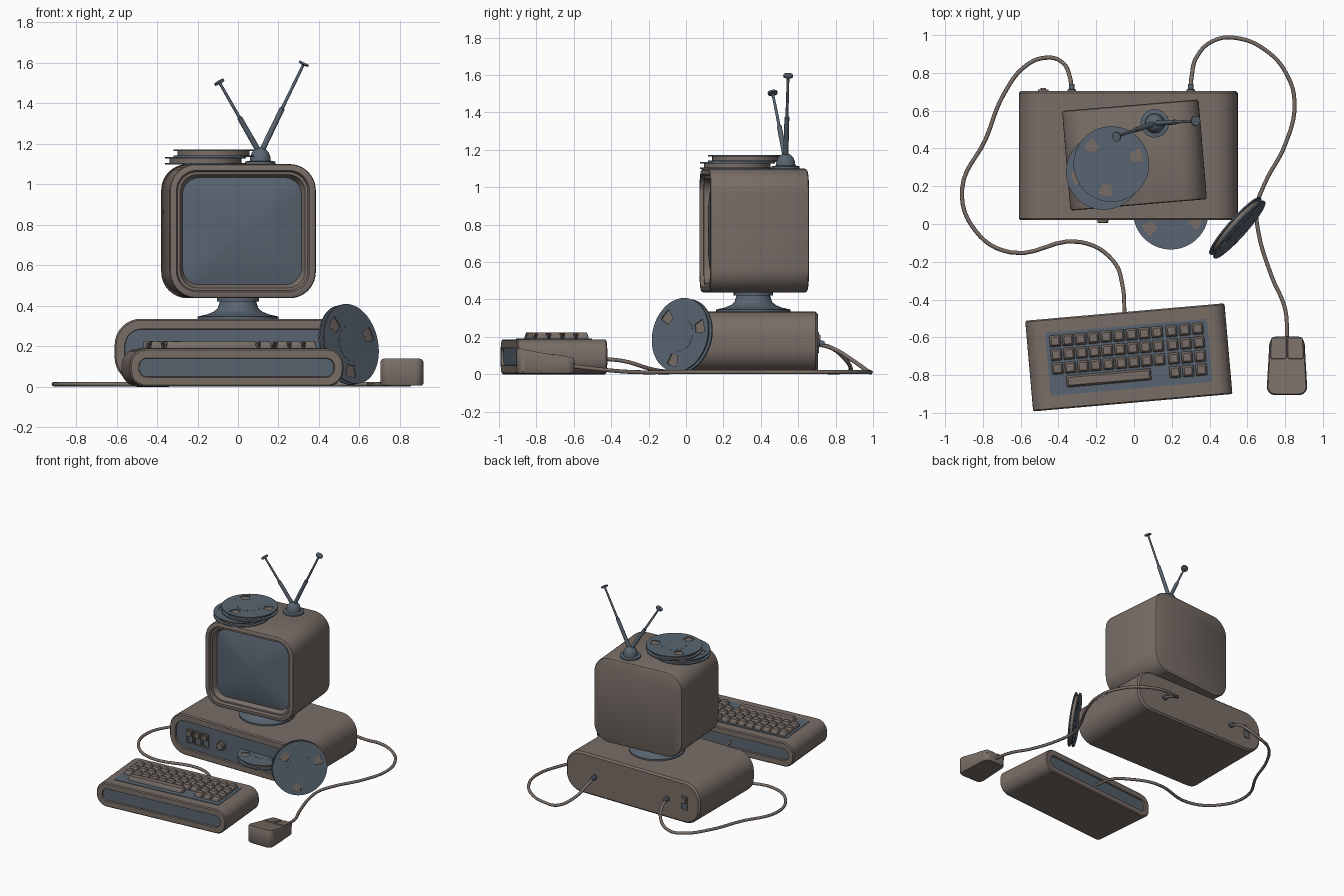
import bpy, bmesh
from math import sin, cos, pi, radians
from mathutils import Matrix, Vector


def material(name, rgb):
    m = bpy.data.materials.new(name)
    m.diffuse_color = (*rgb, 1)
    return m


MATS = [material("taupe", (0.19, 0.155, 0.135)), material("slate", (0.10, 0.13, 0.165))]
TAUPE, SLATE = 0, 1


def T(x, y, z):
    return Matrix.Translation((x, y, z))


def R(deg, axis):
    return Matrix.Rotation(radians(deg), 4, axis)


UP = R(-90, 'X')       # turns a loft's front (-y) to point up


def finish(name, bm, smooth=True):
    bmesh.ops.remove_doubles(bm, verts=bm.verts, dist=1e-5)
    bmesh.ops.recalc_face_normals(bm, faces=bm.faces)
    me = bpy.data.meshes.new(name)
    bm.to_mesh(me)
    bm.free()
    for m in MATS:
        me.materials.append(m)
    if smooth:
        me.shade_smooth()
        me.set_sharp_from_angle(angle=radians(35))
    ob = bpy.data.objects.new(name, me)
    bpy.context.collection.objects.link(ob)
    return ob


def outline(w, h, r, n):
    pts = []
    for k, (sx, sz) in enumerate([(1, 1), (-1, 1), (-1, -1), (1, -1)]):
        for i in range(n + 1):
            a = pi / 2 * (k + i / n)
            pts.append((sx * (w / 2 - r) + r * cos(a), sz * (h / 2 - r) + r * sin(a)))
    return pts


def loft(name, rings, places, body=TAUPE, caps=None, n=8, tweak=None):
    """Rounded rectangles (w, h, r, y) skinned along y, once per placement matrix."""
    bm = bmesh.new()
    caps = caps or (body, body)
    for M in places:
        loops = [[bm.verts.new(M @ Vector((x, y, z))) for x, z in outline(w, h, r, n)]
                 for w, h, r, y in rings]
        for a, b in zip(loops, loops[1:]):
            for i in range(len(a)):
                j = (i + 1) % len(a)
                bm.faces.new((a[i], a[j], b[j], b[i])).material_index = body
        bm.faces.new(loops[0]).material_index = caps[0]
        bm.faces.new(loops[-1]).material_index = caps[1]
    if tweak:
        for v in bm.verts:
            tweak(v.co)
    return finish(name, bm)


def lathe(name, profile, M, mat=SLATE):
    """Turned part: (radius, height) points along the matrix's z axis."""
    return loft(name, [(2 * r, 2 * r, r, -z) for r, z in profile], [M @ UP], mat)


def reel(name, M, turn=18):
    """Tape reel: two slate flanges with three windows, wound tape and hub."""
    bm, segs, radii = bmesh.new(), 60, (0.095, 0.11, 0.17, 0.2)
    for z in (-0.0145, 0.0145):
        rows = [[bm.verts.new((r * cos(2 * pi * i / segs), r * sin(2 * pi * i / segs), z))
                 for i in range(segs)] for r in radii]
        bm.faces.new(rows[0])
        for k in range(3):
            for i in range(segs):
                if k == 1 and (i + 2) % 20 < 4:
                    continue
                j = (i + 1) % segs
                bm.faces.new((rows[k][i], rows[k + 1][i], rows[k + 1][j], rows[k][j]))
    for f in bm.faces:
        f.material_index = SLATE
    ob = finish(name + "_flanges", bm, smooth=False)
    mod = ob.modifiers.new("thickness", 'SOLIDIFY')
    mod.thickness, mod.offset = 0.008, 0
    ob.matrix_world = M @ R(turn, 'Z')
    lathe(name + "_tape", [(0.178, -0.0125), (0.178, 0.0125)], M, TAUPE)
    lathe(name + "_hub", [(0.09, -0.0195), (0.09, 0.0195)], M)


def cable(name, pts, r=0.011):
    cu = bpy.data.curves.new(name, 'CURVE')
    cu.dimensions = '3D'
    cu.bevel_depth, cu.bevel_resolution, cu.resolution_u = r, 2, 6
    cu.use_fill_caps = True
    sp = cu.splines.new('BEZIER')
    sp.bezier_points.add(len(pts) - 1)
    for p, co in zip(sp.bezier_points, pts):
        p.co = co
        p.handle_left_type = p.handle_right_type = 'AUTO'
    cu.materials.append(MATS[TAUPE])
    bpy.context.collection.objects.link(bpy.data.objects.new(name, cu))


# Computer case with recessed front panel
CASE = T(-0.03, 0.3625, 0.175)
loft("case", [(1.135, 0.295, 0.12, 0.3425), (1.16, 0.32, 0.13, 0.33), (1.16, 0.32, 0.13, -0.333),
              (1.145, 0.305, 0.125, -0.3425), (1.06, 0.22, 0.085, -0.3425),
              (1.055, 0.215, 0.08, -0.3275)], [CASE], caps=(TAUPE, SLATE))

# Front switches and knob, back switch
spots = [T(x, 0.036, 0.17) for x in (-0.44, -0.372, -0.304)]
back = T(-0.48, 0.703, 0.17) @ R(180, 'Z')
loft("switch_frames", [(0.054, 0.11, 0.006, 0), (0.054, 0.11, 0.006, -0.009),
                       (0.038, 0.092, 0.004, -0.009), (0.038, 0.092, 0.004, -0.003)],
     spots + [back], caps=(TAUPE, SLATE), n=2)
loft("switch_paddles", [(0.032, 0.045, 0.004, 0.004), (0.028, 0.038, 0.004, -0.016)],
     [m @ T(0, 0, 0.022) for m in spots] + [back @ T(0, 0, 0.022)], n=2)
lathe("knob", [(0.036, 0), (0.036, 0.012), (0.03, 0.014), (0.028, 0.028), (0.024, 0.031)],
      T(-0.165, 0.036, 0.17) @ R(90, 'X'), TAUPE)

# Monitor stand
lathe("monitor_stand", [(0.2, 0.333), (0.2, 0.346), (0.155, 0.356), (0.12, 0.37), (0.1, 0.388),
                        (0.09, 0.42), (0.105, 0.42), (0.105, 0.445)], T(0, 0.36, 0))

# Monitor housing and bulging screen, turned slightly
MON = T(0.0025, 0.365, 0.768) @ R(4.8, 'Z')
loft("monitor", [(0.7, 0.638, 0.12, 0.265), (0.718, 0.656, 0.128, 0.26), (0.725, 0.663, 0.13, 0.25),
                 (0.725, 0.663, 0.13, -0.25), (0.718, 0.656, 0.127, -0.261),
                 (0.705, 0.643, 0.12, -0.265), (0.66, 0.6, 0.1, -0.265),
                 (0.645, 0.585, 0.095, -0.245), (0.62, 0.56, 0.085, -0.245),
                 (0.585, 0.525, 0.075, -0.205)], [MON], n=10)
loft("screen", [(0.59 * s, 0.53 * s, 0.085 * s, -0.21 - 0.035 * (1 - s * s))
                for s in (1, 0.9, 0.75, 0.6, 0.45, 0.3, 0.15, 0.03)], [MON], SLATE)

# Aerial on the monitor
lathe("aerial_base", [(0.075, 1.095), (0.075, 1.112), (0.052, 1.116), (0.05, 1.135), (0.042, 1.157),
                      (0.028, 1.173), (0.01, 1.181)], T(0.11, 0.533, 0))
for side, tip in (("left", (-0.093, 0.463, 1.505)), ("right", (0.326, 0.546, 1.597))):
    start = Vector((0.11, 0.533, 1.15))
    d = Vector(tip) - start
    L = d.length
    lathe("aerial_rod_" + side, [(0.014, 0), (0.013, L * 0.5), (0.008, L * 0.51), (0.007, L - 0.01),
                                 (0.026, L - 0.006), (0.026, L + 0.004)],
          T(*start) @ d.to_track_quat('Z', 'Y').to_matrix().to_4x4())

# Tape reels: two stacked, one in the slot, one leaning on the case
reel("stacked_reel_lower", T(-0.16, 0.275, 1.116), 72)
reel("stacked_reel_upper", T(-0.12, 0.317, 1.153))
reel("slot_reel", T(0.195, 0.065, 0.17), 98)
nrm = Vector((0.735, -0.655, 0.17)).normalized()
right = Vector((0, 0, 1)).cross(nrm).normalized()
lean = Matrix((right, nrm.cross(right), nrm)).transposed().to_4x4()
reel("leaning_reel", T(0.547, -0.02, 0.208) @ lean)

# Keyboard body with recessed panels front and back
KB = T(-0.0275, -0.706, 0.0935) @ R(5, 'Z')
half = [(0.965, 0.09, 0.038, 0.228), (0.97, 0.095, 0.04, 0.241),
        (1.045, 0.173, 0.075, 0.241), (1.059, 0.187, 0.08, 0.234)]
loft("keyboard", half + [(w, h, r, -y) for w, h, r, y in reversed(half)], [KB], caps=(SLATE, SLATE))
loft("key_tray", [(0.86, 0.335, 0.01, 0.003), (0.86, 0.335, 0.01, -0.004)],
     [KB @ T(0, 0, 0.0935) @ UP], SLATE, n=2)

# Keys: main block, number pad and space bar
rows = [0.12 - 0.073 * i for i in range(4)]
spots = [(-0.381 + 0.0677 * c, y) for y in rows[:3] for c in range(9)]
spots += [(0.237 + 0.07 * c, y) for y in rows for c in range(3)]
loft("keys", [(0.06, 0.062, 0.005, 0), (0.058, 0.06, 0.005, -0.01), (0.046, 0.047, 0.007, -0.032),
              (0.04, 0.041, 0.006, -0.035)],
     [KB @ T(x, y, 0.0945) @ UP for x, y in spots], n=2)
loft("space_bar", [(0.45, 0.062, 0.005, 0), (0.448, 0.06, 0.005, -0.01), (0.435, 0.047, 0.007, -0.032),
                   (0.43, 0.041, 0.006, -0.035)], [KB @ T(-0.115, rows[3], 0.0945) @ UP], n=2)


# Mouse: tapered, sloping down to the cable end
def slope(co):
    t = (co.y + 0.905) / 0.31
    co.x = 0.81 + (co.x - 0.81) * (1.0 - 0.16 * t)
    if co.z > 0.05:
        co.z -= 0.06 * t


loft("mouse", [(0.205, 0.3, 0.04, -0.005), (0.218, 0.31, 0.045, -0.014), (0.218, 0.31, 0.045, -0.13),
               (0.205, 0.298, 0.04, -0.141)], [T(0.81, -0.75, 0) @ UP], tweak=slope)
loft("mouse_buttons", [(0.096, 0.115, 0.012, -0.12), (0.096, 0.115, 0.012, -0.143),
                       (0.09, 0.109, 0.01, -0.147)],
     [T(0.81 + s * 0.051, -0.657, 0) @ UP for s in (-1, 1)], n=3, tweak=slope)

# Cables and their sockets
G = 0.012
cable("keyboard_cable", [(-0.33, 0.69, 0.165), (-0.34, 0.78, 0.14), (-0.385, 0.86, 0.07),
                         (-0.47, 0.88, 0.02), (-0.57, 0.84, G), (-0.69, 0.686, G), (-0.785, 0.45, G),
                         (-0.91, 0.185, G), (-0.84, -0.035, G), (-0.655, -0.15, G), (-0.285, -0.095, G),
                         (-0.11, -0.195, 0.03), (-0.06, -0.33, 0.07), (-0.05, -0.48, 0.085)])
cable("mouse_cable", [(0.3, 0.69, 0.165), (0.305, 0.78, 0.14), (0.335, 0.89, 0.075), (0.43, 0.974, 0.015),
                      (0.54, 0.985, G), (0.69, 0.925, G), (0.81, 0.79, G), (0.85, 0.63, G),
                      (0.8, 0.42, G), (0.69, 0.21, G), (0.65, 0.09, G), (0.66, -0.05, G),
                      (0.73, -0.28, G), (0.8, -0.45, 0.025), (0.81, -0.62, 0.045)])
for name, x in (("keyboard_socket", -0.33), ("mouse_socket", 0.3)):
    lathe(name, [(0.022, 0), (0.022, 0.012), (0.015, 0.014), (0.014, 0.04)],
          T(x, 0.7, 0.165) @ R(-90, 'X'))
